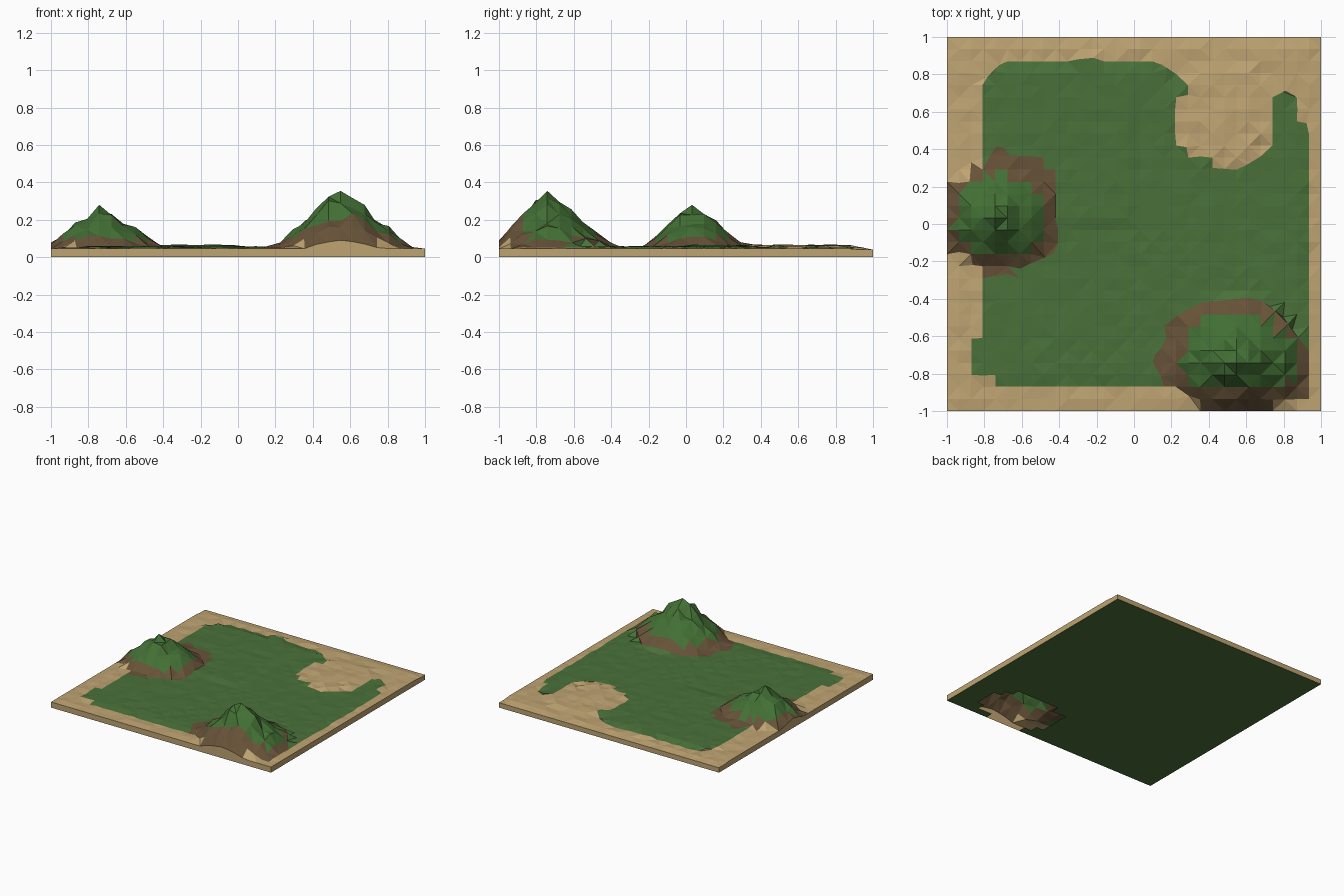
import bpy, bmesh, math, random
from mathutils import Vector
from mathutils.geometry import intersect_point_line

if "Cube" in bpy.data.objects:
    bpy.data.objects.remove(bpy.data.objects["Cube"])

random.seed(4)
N = 31
STEP = 2 / N


def material(name, rgb):
    m = bpy.data.materials.new(name)
    m.diffuse_color = (*rgb, 1)
    m.use_nodes = True
    m.node_tree.nodes["Principled BSDF"].inputs["Base Color"].default_value = m.diffuse_color
    return m


SAND, GRASS, ROCK, HILL = range(4)
mats = [material("sand", (0.52, 0.37, 0.17)), material("grass", (0.068, 0.165, 0.042)),
        material("rock", (0.135, 0.085, 0.04)), material("hill_green", (0.055, 0.16, 0.035))]

# Outlines of the painted ground regions, seen from above
meadow = [(-.81, .76), (-.7, .87), (-.32, .87), (-.25, .9), (-.17, .87), (.12, .87), (.29, .76),
          (.29, .69), (.19, .67), (.22, .62), (.22, .48), (.29, .4), (.36, .36), (.42, .3),
          (.55, .29), (.61, .32), (.74, .4), (.74, .69), (.81, .71), (.87, .68), (.87, .62),
          (.935, .52), (.935, -.87), (-.74, -.87), (-.78, -.81), (-.87, -.81), (-.87, -.61), (-.81, -.61)]
left_rock = [(-1, .22), (-.88, .22), (-.87, .33), (-.8, .32), (-.72, .44), (-.66, .36), (-.55, .37),
             (-.48, .29), (-.42, .29), (-.42, 0), (-.39, -.06), (-.43, -.16), (-.53, -.2),
             (-.65, -.26), (-.8, -.29), (-.88, -.2), (-.87, -.15), (-1, -.15)]
right_rock = [(.09, -.72), (.18, -.63), (.16, -.55), (.24, -.48), (.36, -.42), (.66, -.39), (.8, -.5),
              (.87, -.6), (.935, -.67), (.935, -.935), (.74, -.94), (.74, -1), (.36, -1),
              (.36, -.94), (.18, -.88)]

# Hills: centre, height, reach to left, right, front and back
hills = [(.548, -.742, .305, .36, .39, .30, .36), (-.742, .032, .23, .29, .35, .27, .30)]


def inside(p, poly):
    hit = False
    for (ax, ay), (bx, by) in zip(poly, poly[1:] + poly[:1]):
        if (ay > p.y) != (by > p.y) and p.x < (bx - ax) * (p.y - ay) / (by - ay) + ax:
            hit = not hit
    return hit


def hill_distance(x, y, hill):
    cx, cy, h, l, r, f, b = hill
    return math.hypot((x - cx) / (r if x > cx else l), (y - cy) / (b if y > cy else f))


def snap(p):
    """Pull a grid point onto a nearby region outline for clean colour borders."""
    best, dist = p, 0.5 * STEP
    for poly in (left_rock, right_rock, meadow):
        for a, b in zip(poly, poly[1:] + poly[:1]):
            a, b = Vector(a), Vector(b)
            q, t = intersect_point_line(p, a, b)
            q = q.to_2d() if len(q) > 2 else q
            t = min(1, max(0, t))
            q = a + (b - a) * t
            if (q - p).length < dist:
                best, dist = q, (q - p).length
    return best


def height(p):
    if max(abs(p.x), abs(p.y)) > .99:
        z = .04 if p.y > .9 else .046
    elif math.hypot(p.x - .47, p.y - .6) < .27:
        z = .06 + random.uniform(-.006, .008)
    elif inside(p, meadow):
        z = .056 + .008 * (p.y > 0) * (p.x < 0) + random.uniform(-.003, .003)
    else:
        z = .048 + random.uniform(-.004, .006)
    for hill in hills:
        d = hill_distance(p.x, p.y, hill)
        if d < 1:
            rough = 1 if d < .05 else random.uniform(.82, 1.15)
            z = max(z, .05 + hill[2] * min(.95 if d > .05 else 1, (1 - d) * rough))
    return z


def region(c):
    for hill in hills:
        if hill_distance(c.x, c.y, hill) < .78 + random.uniform(-.06, .06) and c.z > .1:
            return HILL if c.y > -.88 else ROCK
    if inside(c, left_rock) or inside(c, right_rock):
        return ROCK
    return GRASS if inside(c, meadow) else SAND


def finish(bm, name):
    me = bpy.data.meshes.new(name)
    bm.to_mesh(me)
    bm.free()
    for m in mats:
        me.materials.append(m)
    ob = bpy.data.objects.new(name, me)
    bpy.context.collection.objects.link(ob)
    return ob


# Landscape surface with side walls
bm = bmesh.new()
grid = []
for j in range(N + 1):
    row = []
    for i in range(N + 1):
        p = Vector((-1 + i * STEP, -1 + j * STEP))
        z = height(p)
        near_peak = any(hill_distance(p.x, p.y, h) < .75 for h in hills)
        if 0 < i < N and 0 < j < N and not near_peak:
            p = snap(p)
        row.append(bm.verts.new((p.x, p.y, z)))
    grid.append(row)
for j in range(N):
    for i in range(N):
        a, b, c, d = grid[j][i], grid[j][i + 1], grid[j + 1][i + 1], grid[j + 1][i]
        tris = [(a, b, c), (a, c, d)] if (i + j) % 2 else [(a, b, d), (b, c, d)]
        mid = (a.co + b.co + c.co + d.co) / 4
        cell = region(mid)
        for t in tris:
            f = bm.faces.new(t)
            f.material_index = cell if cell == HILL else region(f.calc_center_median())
rim = [e for e in bm.edges if e.is_boundary]
walls = bmesh.ops.extrude_edge_only(bm, edges=rim)["geom"]
for g in walls:
    if isinstance(g, bmesh.types.BMVert):
        g.co.z = 0
    elif isinstance(g, bmesh.types.BMFace):
        g.material_index = SAND
bmesh.ops.recalc_face_normals(bm, faces=bm.faces)
finish(bm, "landscape")

# Underside, open below the tall hill
bm = bmesh.new()
bmesh.ops.create_grid(bm, x_segments=N, y_segments=N, size=1)
hole = [f for f in bm.faces
        if math.hypot((f.calc_center_median().x - .47) / .33, (f.calc_center_median().y + .77) / .23) < 1]
bmesh.ops.delete(bm, geom=hole, context='FACES')
for f in bm.faces:
    f.material_index = GRASS
bmesh.ops.reverse_faces(bm, faces=bm.faces)
finish(bm, "underside")
